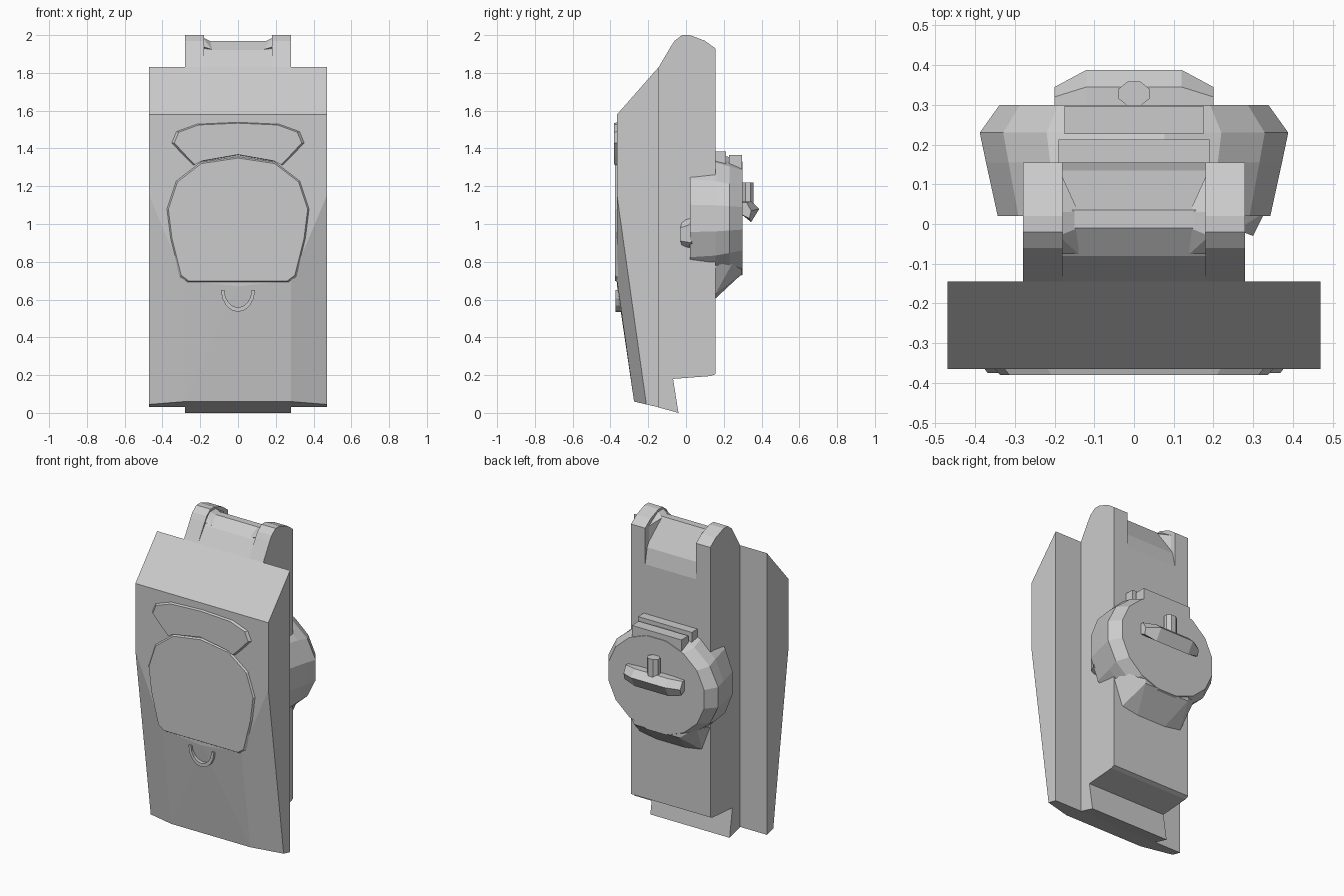
import bpy, bmesh
from math import sin, cos, pi

if "Cube" in bpy.data.objects:
    bpy.data.objects.remove(bpy.data.objects["Cube"])


def finish(name, bm):
    bmesh.ops.recalc_face_normals(bm, faces=bm.faces)
    me = bpy.data.meshes.new(name)
    bm.to_mesh(me)
    bm.free()
    ob = bpy.data.objects.new(name, me)
    bpy.context.collection.objects.link(ob)
    return ob


def loft(name, rings):
    """Skin a list of equal-length point rings and cap both ends."""
    bm = bmesh.new()
    vs = [[bm.verts.new(p) for p in r] for r in rings]
    n = len(vs[0])
    for a, b in zip(vs, vs[1:]):
        for i in range(n):
            j = (i + 1) % n
            bm.faces.new((a[i], a[j], b[j], b[i]))
    bm.faces.new(vs[0])
    bm.faces.new(vs[-1])
    return finish(name, bm)


def side_prism(name, prof, x0, x1):
    return loft(name, [[(x, y, z) for y, z in prof] for x in (x0, x1)])


def front_prism(name, prof, y0, y1, bevel=0.0):
    """Extrude an x-z outline along y, the y1 end shrunk by bevel."""
    cx = sum(p[0] for p in prof) / len(prof)
    cz = sum(p[1] for p in prof) / len(prof)
    k = 1 - bevel
    return loft(name, [[(x, y0, z) for x, z in prof],
                       [(cx + (x - cx) * k, y1, cz + (z - cz) * k) for x, z in prof]])


def hull(name, pts, mirror=False):
    bm = bmesh.new()
    allp = set(pts) | ({(-x, y, z) for x, y, z in pts} if mirror else set())
    for p in sorted(allp):
        bm.verts.new(p)
    bmesh.ops.convex_hull(bm, input=bm.verts)
    bmesh.ops.dissolve_limit(bm, angle_limit=0.01, verts=bm.verts, edges=bm.edges)
    return finish(name, bm)


def box(name, x, y0, y1, z0, z1):
    return side_prism(name, [(y0, z0), (y1, z0), (y1, z1), (y0, z1)], -x, x)


def mirrored(half):
    """Complete a right-half outline listed from the top centre down."""
    return half + [(-x, z) for x, z in reversed(half) if x > 0]


# Front cover with corners that taper towards the bottom
hull("front_cover", [(.47, -.145, 1.83), (.47, -.145, .03), (.47, -.365, 1.58),
                     (.47, -.365, 1.15), (.28, -.365, .70), (0, -.365, .67),
                     (.28, -.275, .06), (.47, -.21, .045)], True)
side_prism("bottom_tongue", [(-.15, .2), (-.07, .19), (-.04, 0), (-.15, .03)], -.28, .28)

# Rear body: recessed middle and two raised ears
foot = [(.155, .205), (.13, .195), (-.07, .18), (-.145, .18)]
side_prism("body_middle", [(-.145, 1.83), (-.08, 1.92), (-.01, 1.97), (.035, 1.97),
                           (.135, 1.80), (.155, 1.70)] + foot, -.18, .18)
ear = [(-.145, 1.83), (-.08, 1.94), (-.06, 1.97), (-.02, 2.0), (.02, 2.0),
       (.10, 1.97), (.155, 1.93)] + foot
for s, side in ((-1, "left"), (1, "right")):
    side_prism("body_" + side, ear, s * .18, s * .28)
    hull("ear_fillet_" + side, [(s * x, y, z) for x, y, z in (
        (.19, -.03, 1.99), (.19, .03, 1.99), (.14, -.01, 1.965), (.14, .03, 1.965),
        (.14, -.075, 1.925), (.19, -.075, 1.94), (.19, .14, 1.78), (.19, .14, 1.92))])

# Round knob housing at the back
N, CZ = 16, 1.03


def ring(y, rx, rz):
    return [(rx * cos(2 * pi * (i + .5) / N), y, CZ + rz * sin(2 * pi * (i + .5) / N))
            for i in range(N)]


loft("knob_housing", [ring(.02, .35, .37), ring(.155, .38, .355),
                      ring(.23, .396, .33), ring(.30, .345, .305)])
hull("knob_visor", [(.22, .15, .62), (.10, .15, .60), (.16, .295, .735), (.16, .295, .80),
                    (.28, .15, .78), (.25, .25, .80)], True)
box("knob_top_rib", .19, .155, .213, 1.25, 1.385)
box("knob_top_tab", .175, .227, .297, 1.28, 1.365)
hull("side_catch", [(.26, .04, .86), (.26, .04, 1.05), (.26, -.015, 1.03), (.26, -.015, .87),
                    (.30, -.03, .98), (.30, -.03, .91), (.33, .03, 1.0), (.33, .03, .9)])

# Latch bar and upright peg on the knob face
bar = lambda x, ys, zs: [(x, y, z) for y, z in zip(ys, zs)]
tip = ((.295, .32, .345, .335, .295), (1.115, 1.115, 1.07, 1.03, 1.05))
mid = ((.295, .345, .388, .345, .295), (1.12, 1.12, 1.08, 1.01, 1.05))
loft("latch_bar", [bar(-.20, *tip), bar(-.12, *mid), bar(.12, *mid), bar(.20, *tip)])
loft("latch_peg", [[(.042 * cos(pi * (i + .5) / 4), .328 + .033 * sin(pi * (i + .5) / 4), z)
                    for i in range(8)] for z in (1.06, 1.22)])

# Shallow raised pads on the cover
front_prism("upper_pad", mirrored([(0, 1.54), (.22, 1.53), (.33, 1.49), (.355, 1.43),
            (.29, 1.36), (.24, 1.31), (.2, 1.33), (0, 1.365)]), -.36, -.38, .05)
front_prism("lower_pad", mirrored([(0, 1.36), (.2, 1.33), (.33, 1.23), (.38, 1.08),
            (.36, .92), (.31, .72), (.27, .69), (0, .69)]), -.36, -.375, .03)
arc = [(.09 * cos(pi * i / 8), .65 - .115 * sin(pi * i / 8)) for i in range(9)]
front_prism("pull_loop", arc + [(x * .8, .65 + (z - .65) * .8) for x, z in reversed(arc)],
            -.34, -.372)
